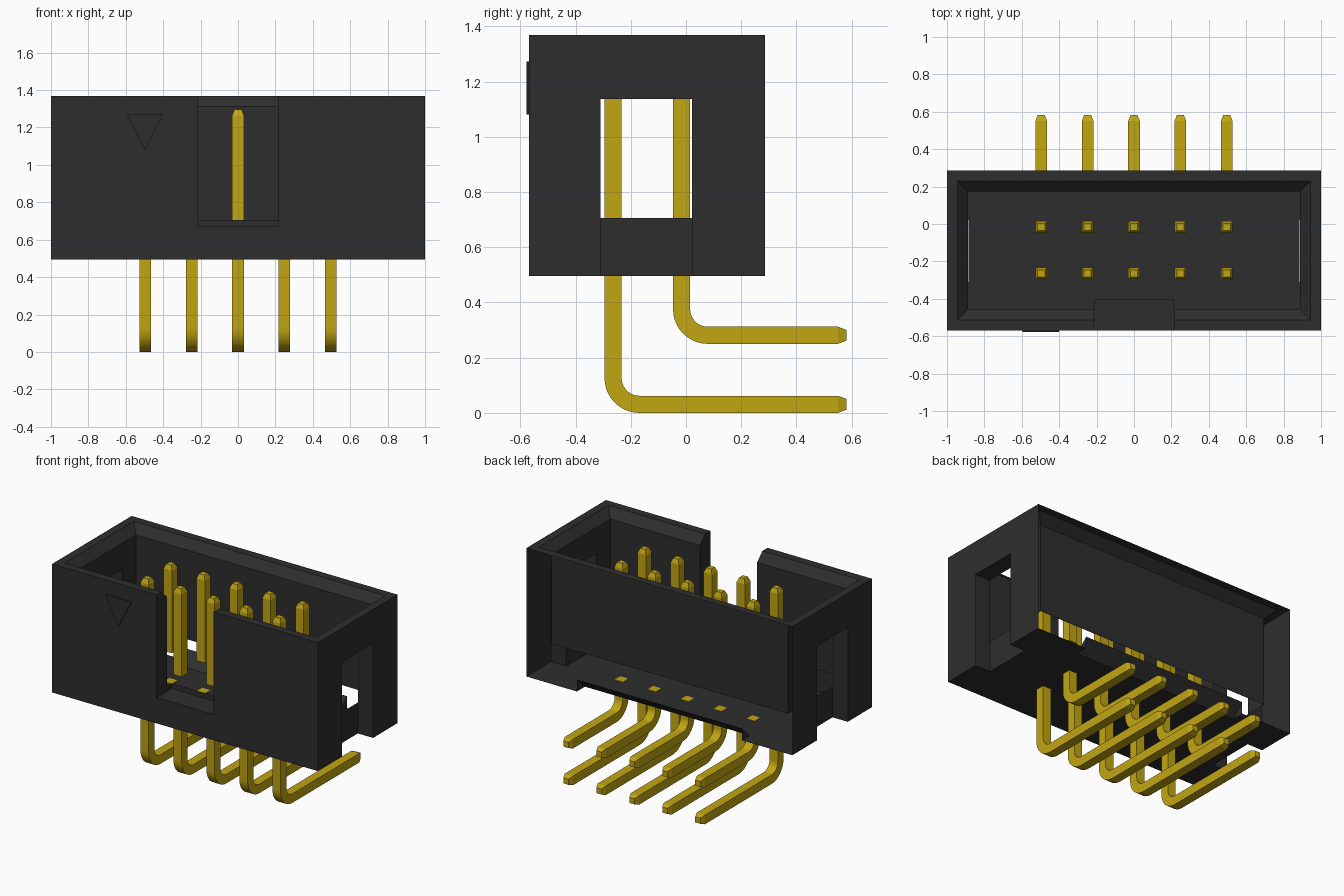
import bpy
import bmesh
import math

cube = bpy.data.objects.get("Cube")
if cube:
    bpy.data.objects.remove(cube, do_unlink=True)


def material(name, rgb):
    mat = bpy.data.materials.new(name)
    mat.use_nodes = True
    mat.diffuse_color = (*rgb, 1)
    mat.node_tree.nodes["Principled BSDF"].inputs["Base Color"].default_value = (*rgb, 1)
    return mat


BLACK = material("black plastic", (0.027, 0.027, 0.027))
GOLD = material("gold metal", (0.54, 0.38, 0.006))


def loft(name, rings, mat):
    """Closed solid through matching rings of points."""
    bm = bmesh.new()
    rows = [[bm.verts.new(p) for p in ring] for ring in rings]
    n = len(rows[0])
    for a, b in zip(rows, rows[1:]):
        for i in range(n):
            j = (i + 1) % n
            bm.faces.new((a[i], a[j], b[j], b[i]))
    bm.faces.new(rows[0])
    bm.faces.new(rows[-1])
    bmesh.ops.recalc_face_normals(bm, faces=bm.faces)
    mesh = bpy.data.meshes.new(name)
    bm.to_mesh(mesh)
    bm.free()
    mesh.materials.append(mat)
    obj = bpy.data.objects.new(name, mesh)
    bpy.context.collection.objects.link(obj)
    return obj


def rect(x, y0, y1, z):
    return [(-x, y0, z), (x, y0, z), (x, y1, z), (-x, y1, z)]


def box(name, x0, x1, y0, y1, z0, z1):
    rings = [[(x0, y0, z), (x1, y0, z), (x1, y1, z), (x0, y1, z)] for z in (z0, z1)]
    return loft(name, rings, BLACK)


def activate(obj):
    bpy.ops.object.select_all(action="DESELECT")
    obj.select_set(True)
    bpy.context.view_layer.objects.active = obj


def cut(obj, cutter):
    cutter.hide_render = True
    mod = obj.modifiers.new("cut", "BOOLEAN")
    mod.operation = "DIFFERENCE"
    mod.solver = "EXACT"
    mod.object = cutter
    activate(obj)
    bpy.ops.object.modifier_apply(modifier=mod.name)
    bpy.data.objects.remove(cutter, do_unlink=True)


# Housing block
FRONT, BACK, BOTTOM, TOP, FLOOR = -0.569, 0.286, 0.495, 1.368, 0.705
WALL, LIP = 0.112, 0.056
housing = box("housing", -1, 1, FRONT, BACK, BOTTOM, TOP)

# Cavity with a sloped lip around its mouth
inner = (1 - WALL, FRONT + WALL, BACK - WALL)
mouth = (1 - LIP, FRONT + LIP, BACK - LIP)
cut(housing, loft("cavity_cutter", [rect(*inner, FLOOR), rect(*inner, TOP - LIP),
                                    rect(*mouth, TOP), rect(*mouth, TOP + 0.1)], BLACK))

# Key notch in the front wall
cut(housing, box("notch_cutter", -0.215, 0.215, FRONT - 0.1, -0.405, 0.67, TOP + 0.1))

# Slots in both end walls
for side in (-1, 1):
    xs = sorted((side * 0.886, side * 1.1))
    cut(housing, box("slot_cutter", *xs, -0.309, 0.022, 0.4, 1.136))

# Slanted relief under the back edge
ramp = [(0.37, 0.655), (0.115, 0.415), (0.37, 0.415)]
cut(housing, loft("relief_cutter", [[(x, y, z) for y, z in ramp] for x in (-0.62, 0.62)], BLACK))

# The shell is open at the back skin and the cavity floor
bm = bmesh.new()
bm.from_mesh(housing.data)
bm.normal_update()
open_faces = []
for f in bm.faces:
    c = f.calc_center_median()
    back_skin = f.normal.y > 0.9 and c.y > BACK - 0.01
    cavity_floor = f.normal.z > 0.9 and abs(c.z - FLOOR) < 0.003
    if back_skin or cavity_floor:
        open_faces.append(f)
bmesh.ops.delete(bm, geom=open_faces, context="FACES")
bm.to_mesh(housing.data)
bm.free()

# Triangular marker on the front
loft("marker_triangle", [[(-0.595, y, 1.272), (-0.4, y, 1.272), (-0.497, y, 1.08)]
                         for y in (FRONT - 0.009, FRONT + 0.002)], BLACK)

# Pins
HALF, TIP, BEND, PITCH = 0.031, 0.019, 0.095, 0.248


def section(y, z, angle, h=HALF):
    """Square cross-section facing along an angle in the side plane."""
    ny, nz = -math.sin(angle), math.cos(angle)
    corners = ((-h, -h), (h, -h), (h, h), (-h, h))
    return [(u, y + v * ny, z + v * nz) for u, v in corners]


def contact_pin(name, y):
    up = math.pi / 2
    return loft(name, [section(y, FLOOR, up), section(y, 1.265, up),
                       section(y, 1.295, up, TIP)], GOLD)


def bent_pin(name, y, z):
    rings = [section(y, BOTTOM + 0.002, -math.pi / 2)]
    steps = 10
    for i in range(steps + 1):
        a = -math.pi / 2 * (1 - i / steps)
        rings.append(section(y + BEND + BEND * math.sin(a), z + BEND - BEND * math.cos(a), a))
    rings += [section(0.55, z, 0), section(0.582, z, 0, TIP)]
    return loft(name, rings, GOLD)


def repeat(pin):
    activate(pin)
    bpy.ops.object.shade_smooth_by_angle(angle=math.radians(20))
    for i in (-2, -1, 1, 2):
        copy = pin.copy()
        copy.location.x = i * PITCH
        bpy.context.collection.objects.link(copy)


for row, y, z in (("front", -0.264, 0.031), ("back", -0.016, 0.281)):
    repeat(contact_pin(row + "_contact_pin", y))
    repeat(bent_pin(row + "_bent_pin", y, z))
